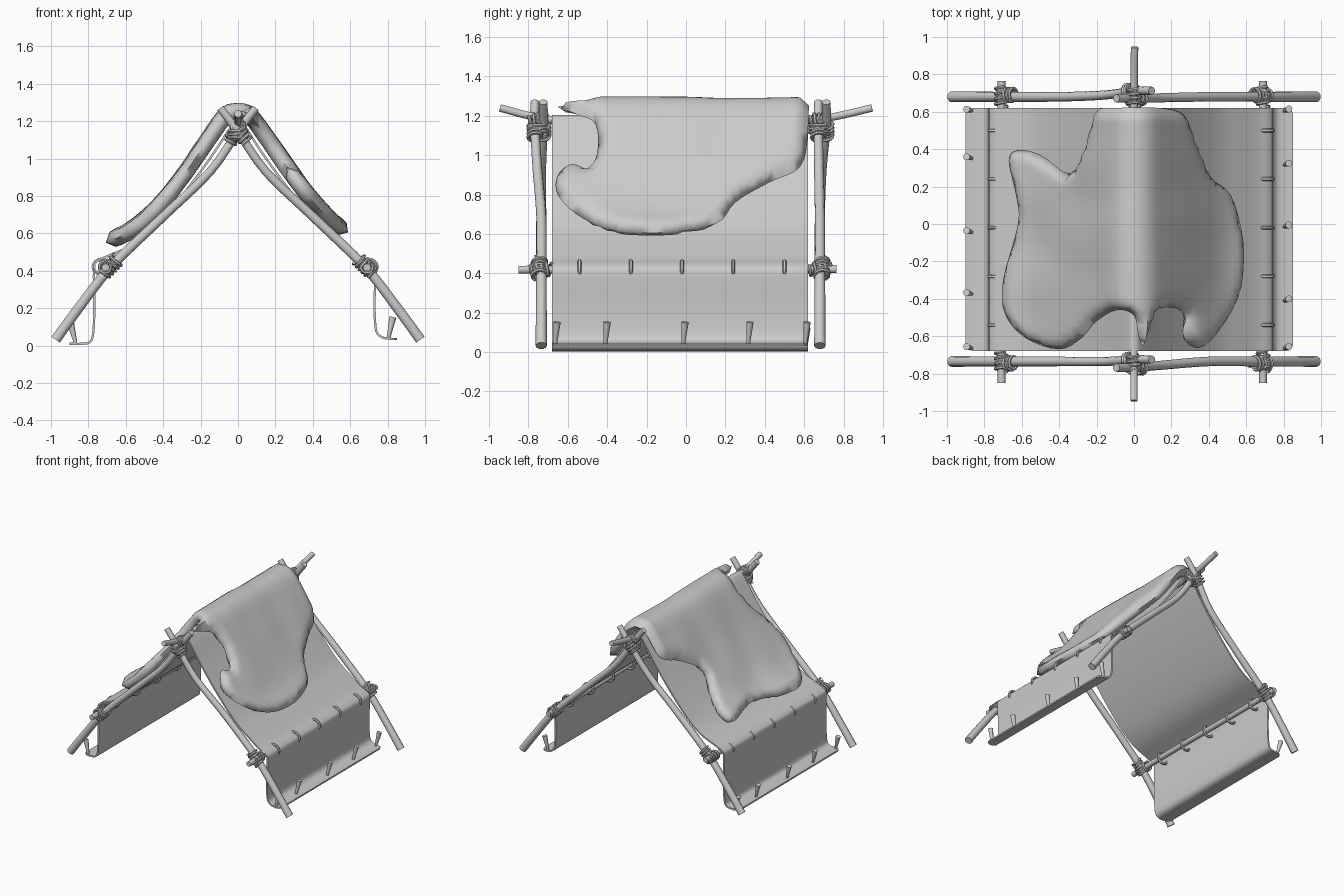
import bpy, bmesh, math
from mathutils import Vector, geometry, noise

if "Cube" in bpy.data.objects:
    bpy.data.objects.remove(bpy.data.objects["Cube"])


def catmull(pts, n=6, closed=False):
    """Smooth curve through the given points."""
    P = [Vector(p) for p in pts]
    k = len(P)
    out = []
    for i in range(k if closed else k - 1):
        if closed:
            a, b, c, d = (P[(i + j) % k] for j in (-1, 0, 1, 2))
        else:
            a, b, c, d = P[max(i - 1, 0)], P[i], P[i + 1], P[min(i + 2, k - 1)]
        for s in range(n):
            t = s / n
            out.append(0.5 * (2 * b + (c - a) * t + (2 * a - 5 * b + 4 * c - d) * t * t
                              + (3 * b - a - 3 * c + d) * t ** 3))
    if not closed:
        out.append(P[-1])
    return out


def pipe(name, pts, r, r_end=None, closed=False, res=3):
    """Round tube along points, tapering from r to r_end."""
    cu = bpy.data.curves.new(name, 'CURVE')
    cu.dimensions = '3D'
    cu.fill_mode = 'FULL'
    cu.bevel_depth = 1.0
    cu.bevel_resolution = res
    cu.use_fill_caps = True
    sp = cu.splines.new('POLY')
    sp.points.add(len(pts) - 1)
    sp.use_cyclic_u = closed
    for i, p in enumerate(pts):
        sp.points[i].co = (*p, 1)
        sp.points[i].radius = r + ((r if r_end is None else r_end) - r) * i / (len(pts) - 1)
    ob = bpy.data.objects.new(name, cu)
    bpy.context.collection.objects.link(ob)
    finish(ob, True)
    return ob


def finish(ob, convert=False, angle=50):
    bpy.ops.object.select_all(action='DESELECT')
    ob.select_set(True)
    bpy.context.view_layer.objects.active = ob
    if convert:
        bpy.ops.object.convert(target='MESH')
    bpy.ops.object.shade_smooth_by_angle(angle=math.radians(angle))


def coil(name, c, axis, radius, length, turns=4, r=0.009):
    """Rope wound around an axis."""
    c, w = Vector(c), Vector(axis).normalized()
    u = w.orthogonal().normalized()
    v = w.cross(u)
    n = turns * 12
    pts = [c + w * length * (i / n - 0.5) + radius * (u * math.cos(i * math.pi / 6)
           + v * math.sin(i * math.pi / 6)) for i in range(n + 1)]
    pipe(name, pts, r, res=1)


# A-frame poles: feet, bend, crossing and tip
frames = {'front': ((-1, -0.735, -0.735, -0.725), (1, -0.735, -0.755, -0.768)),
          'back': ((-1, 0.68, 0.69, 0.712), (1, 0.68, 0.675, 0.672))}
for end, pair in frames.items():
    for s, y0, y1, y2 in pair:
        side = 'left' if s < 0 else 'right'
        path = [(s * 0.975, y0, 0.032), (s * 0.86, y0, 0.19), (s * 0.68, y0, 0.42),
                (s * 0.4, y0, 0.69), (s * 0.15, y1, 0.93), (0, y2, 1.145), (-s * 0.095, y2, 1.27)]
        pipe(f'{end}_{side}_pole', catmull(path, 4), 0.029, 0.022)
        # lashings on the frame poles, at the side rail and near the crossing
        out = -0.01 if end == 'front' else 0.01
        coil(f'{end}_{side}_rail_lashing', (s * 0.68, y0 + out, 0.425), (s * 0.75, 0, -0.75), 0.036, 0.11, 5)
        coil(f'{end}_{side}_top_lashing', (s * 0.02, y2, 1.125), (s * 0.57, 0, -0.8), 0.034, 0.09, 4)
    ym = (pair[0][1] + pair[1][3]) / 2
    coil(f'{end}_ridge_lashing', (0, ym, 1.175), (0, 1, 0), 0.036, 0.09, 4)
    coil(f'{end}_cross_lashing', (0, ym, 1.13), (0, 0, 1), 0.05, 0.05, 3)
    for x in (-0.71, 0.69):
        coil(f'{end}_rail_end_lashing', (x, pair[0][1], 0.42), (0, 1, 0), 0.032, 0.11, 4)

# Ridge pole with raised ends, and the two side rails
pipe('ridge_pole', catmull([(0, -0.945, 1.24), (0, -0.72, 1.185), (0, -0.45, 1.17), (0, 0.4, 1.17),
                            (0, 0.69, 1.185), (0.003, 0.945, 1.24)], 4), 0.02)
for side, x in (('left', -0.708), ('right', 0.69)):
    pipe(f'{side}_rail', catmull([(x, -0.85, 0.418), (x, -0.3, 0.423), (x, 0.3, 0.418), (x, 0.765, 0.422)], 3), 0.021)

# Canvas: sagging profile swept from front to back
left = [(-0.9, 0.01), (-0.84, 0.01), (-0.795, 0.018), (-0.775, 0.06), (-0.768, 0.2), (-0.77, 0.41),
        (-0.752, 0.452), (-0.7, 0.478), (-0.57, 0.535), (-0.45, 0.63), (-0.3, 0.8), (-0.15, 1.0), (-0.04, 1.165)]
right = [(0.04, 1.165), (0.15, 1.0), (0.3, 0.8), (0.45, 0.63), (0.57, 0.535), (0.66, 0.47), (0.715, 0.44),
         (0.737, 0.4), (0.73, 0.25), (0.735, 0.1), (0.757, 0.053), (0.8, 0.038), (0.85, 0.036)]
prof = catmull([(x, z, 0) for x, z in left + [(0, 1.198)] + right], 4)
bm = bmesh.new()
rows = []
for i, p in enumerate(prof):
    e = min(i, len(prof) - 1 - i)
    trim = (0.03, 0.012, 0.004)[e] if e < 3 else 0
    rows.append([bm.verts.new((p.x, -0.03 + (0.65 - trim) * (2 * j / 10 - 1), p.y)) for j in range(11)])
for a, b in zip(rows, rows[1:]):
    for j in range(10):
        bm.faces.new((a[j], a[j + 1], b[j + 1], b[j]))
bmesh.ops.recalc_face_normals(bm, faces=bm.faces)
me = bpy.data.meshes.new('canvas')
bm.to_mesh(me)
bm.free()
canvas = bpy.data.objects.new('canvas', me)
bpy.context.collection.objects.link(canvas)
sol = canvas.modifiers.new('thickness', 'SOLIDIFY')
sol.thickness = 0.012
sol.offset = 0
finish(canvas, True)

# Ties holding the canvas to the rails
for side, x in (('left', -0.73), ('right', 0.7)):
    for k in range(5):
        y = -0.54 + 0.26 * k
        ring = [(x + 0.044 * math.cos(a * math.pi / 8), y, 0.422 + 0.04 * math.sin(a * math.pi / 8)) for a in range(16)]
        pipe(f'{side}_tie', ring, 0.01, closed=True, res=1)

# Ground pegs
for y in (-0.66, -0.37, -0.04, 0.355, 0.61):
    pipe('left_peg', [(-0.868, y - 0.004, 0.012), (-0.895, y + 0.004, 0.12)], 0.009, 0.019)
for y in (-0.66, -0.405, -0.01, 0.32, 0.61):
    pipe('right_peg', [(0.803, y - 0.005, 0.035), (0.828, y + 0.005, 0.152)], 0.009, 0.019)

# Draped hide: plan outline, triangulated, puffed and bent over the ridge
plan = [(-0.2, 0.6), (-0.1, 0.62), (0.14, 0.62), (0.27, 0.58), (0.33, 0.42), (0.41, 0.25), (0.52, 0.15),
        (0.585, -0.1), (0.57, -0.35), (0.49, -0.52), (0.38, -0.65), (0.3, -0.65), (0.26, -0.58),
        (0.275, -0.5), (0.22, -0.45), (0.12, -0.46), (0.085, -0.55), (0.05, -0.65), (0.025, -0.6),
        (0, -0.49), (-0.09, -0.46), (-0.2, -0.52), (-0.28, -0.61), (-0.4, -0.67), (-0.58, -0.61),
        (-0.69, -0.48), (-0.7, -0.3), (-0.62, 0), (-0.63, 0.15), (-0.67, 0.34), (-0.62, 0.395),
        (-0.5, 0.37), (-0.34, 0.27), (-0.25, 0.43)]
edge = catmull([(x, y, 0) for x, y in plan], 4, True)
edge = [Vector((p.x, p.y)) for p in edge]
n = len(edge)
drape = catmull([(0, 1.252, 0), (0.06, 1.235, 0), (0.15, 1.115, 0), (0.3, 0.9, 0), (0.45, 0.715, 0),
                 (0.58, 0.61, 0), (0.72, 0.545, 0)], 8)


def drape_z(x):
    x = abs(x)
    for a, b in zip(drape, drape[1:]):
        if x <= b.x:
            return a.y + (b.y - a.y) * (x - a.x) / (b.x - a.x)
    return drape[-1].y


def edge_dist(p):
    best = 9
    for i in range(n):
        a, d = edge[i], edge[(i + 1) % n] - edge[i]
        t = max(0, min(1, (p - a).dot(d) / d.length_squared))
        best = min(best, (p - a - d * t).length)
    return best


grid = [Vector((-0.7 + 0.03 * i, -0.68 + 0.035 * j)) for i in range(45) for j in range(38)]
grid = [p for p in grid if edge_dist(p) > 0.012]
vs, _, fs, *_ = geometry.delaunay_2d_cdt(edge + grid, [(i, (i + 1) % n) for i in range(n)], [], 1, 1e-5)
bm = bmesh.new()
used = {i for f in fs for i in f}
top, low = {}, {}
for i in used:
    p = vs[i]
    d = edge_dist(p)
    h = 0.044 * math.sqrt(max(0, 1 - (1 - min(d / 0.06, 1)) ** 2))
    slope = (drape_z(p.x + 0.02) - drape_z(p.x - 0.02)) / 0.04
    nrm = Vector((-slope, 0, 1)).normalized()
    lump = 0.012 * noise.noise(Vector((p.x * 4, p.y * 4, 1.3)))
    base = Vector((p.x, p.y, drape_z(p.x)))
    top[i] = bm.verts.new(base + nrm * (h + lump * min(d / 0.06, 1)))
    low[i] = top[i] if d < 1e-4 else bm.verts.new(base - nrm * h)
for f in fs:
    bm.faces.new([top[i] for i in f])
    if any(low[i] is not top[i] for i in f):
        bm.faces.new([low[i] for i in reversed(f)])
bmesh.ops.recalc_face_normals(bm, faces=bm.faces)
me = bpy.data.meshes.new('draped_hide')
bm.to_mesh(me)
bm.free()
hide = bpy.data.objects.new('draped_hide', me)
bpy.context.collection.objects.link(hide)
finish(hide, angle=80)
